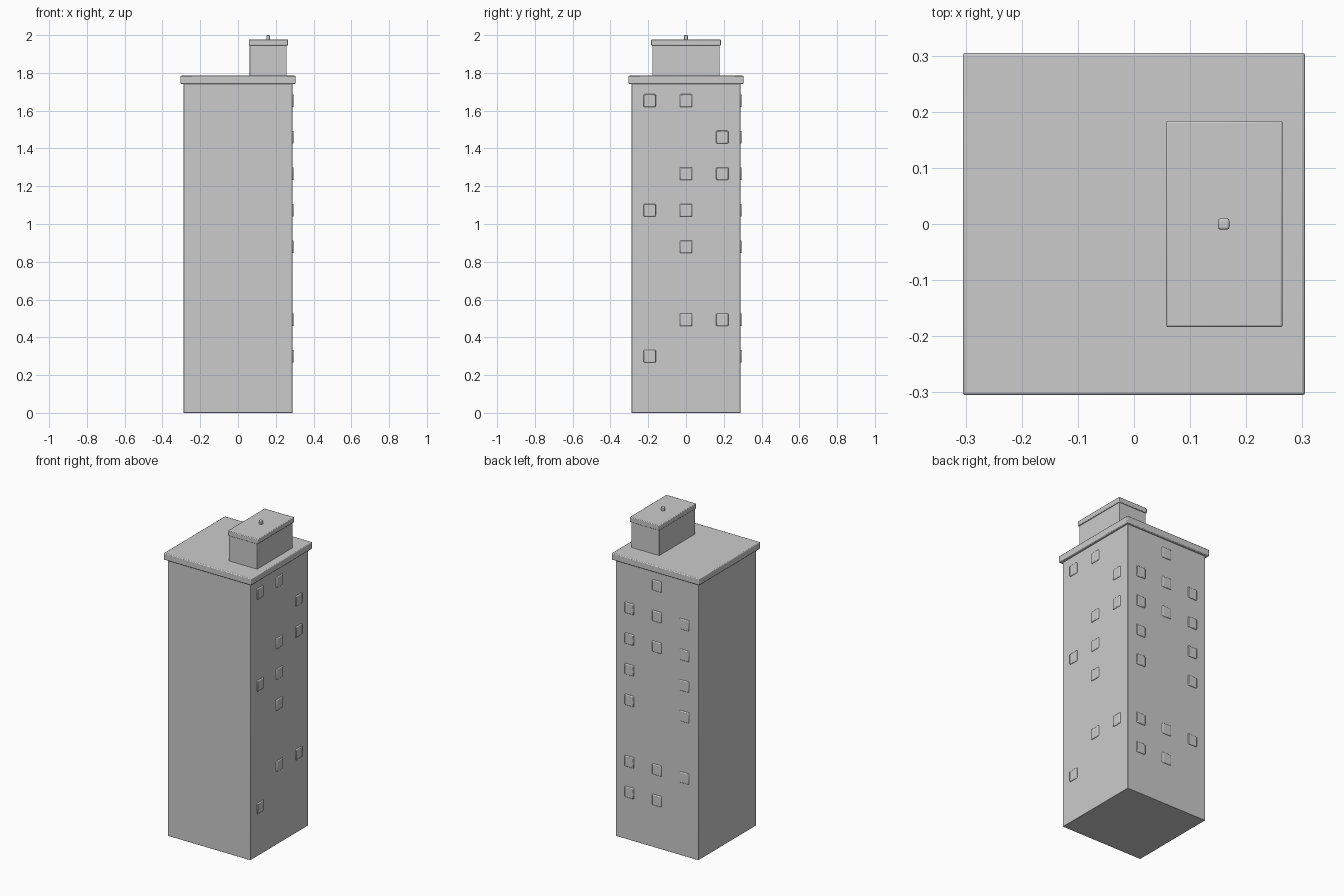
import bpy, math

if "Cube" in bpy.data.objects:
    bpy.data.objects.remove(bpy.data.objects["Cube"])


def box(name, lo, hi, bevel=0.003, segments=2):
    """Softly bevelled box between two opposite corners."""
    centre = [(a + b) / 2 for a, b in zip(lo, hi)]
    size = [b - a for a, b in zip(lo, hi)]
    bpy.ops.mesh.primitive_cube_add(size=1, location=centre)
    ob = bpy.context.object
    ob.name = name
    ob.scale = size
    bpy.ops.object.transform_apply(location=False, rotation=False, scale=True)
    mod = ob.modifiers.new("soft_edges", 'BEVEL')
    mod.width = bevel
    mod.segments = segments
    bpy.ops.object.shade_smooth_by_angle(angle=math.radians(50))
    return ob


# Tower body and overhanging roof slab
B = 0.288
box("tower_body", (-B, -B, 0), (B, B, 1.745), 0.002)
box("roof_slab", (-0.305, -0.305, 1.742), (0.305, 0.305, 1.785), 0.005)

# Rooftop machine room with its cap and small finial
box("roof_room", (0.062, -0.178, 1.78), (0.258, 0.178, 1.948), 0.002)
box("roof_room_cap", (0.057, -0.184, 1.945), (0.265, 0.184, 1.977), 0.004)
box("roof_finial", (0.15, -0.01, 1.97), (0.17, 0.01, 2.0), 0.004)

# Windows: for each row from the top, the occupied columns (-1, 0, 1)
COL, TOP, STEP, HALF_W, HALF_H = 0.192, 1.653, 0.1933, 0.032, 0.034
OUT, IN = B + 0.006, B - 0.012
right_rows = [(-1, 0), (1,), (0, 1), (-1, 0), (0,), (), (0, 1), (-1,)]
back_rows = [(0,), (-1, 0, 1), (-1, 0, 1), (-1, 1), (-1, 1), (),
             (-1, 0, 1), (0, 1)]

for side, rows in (("right", right_rows), ("back", back_rows)):
    for r, cols in enumerate(rows):
        z = TOP - r * STEP
        for c in cols:
            a, b = c * COL - HALF_W, c * COL + HALF_W
            if side == "right":
                lo, hi = (IN, a, z - HALF_H), (OUT, b, z + HALF_H)
            else:
                lo, hi = (a, IN, z - HALF_H), (b, OUT, z + HALF_H)
            box(f"{side}_window_{r + 1}_{c + 2}", lo, hi, 0.005)
